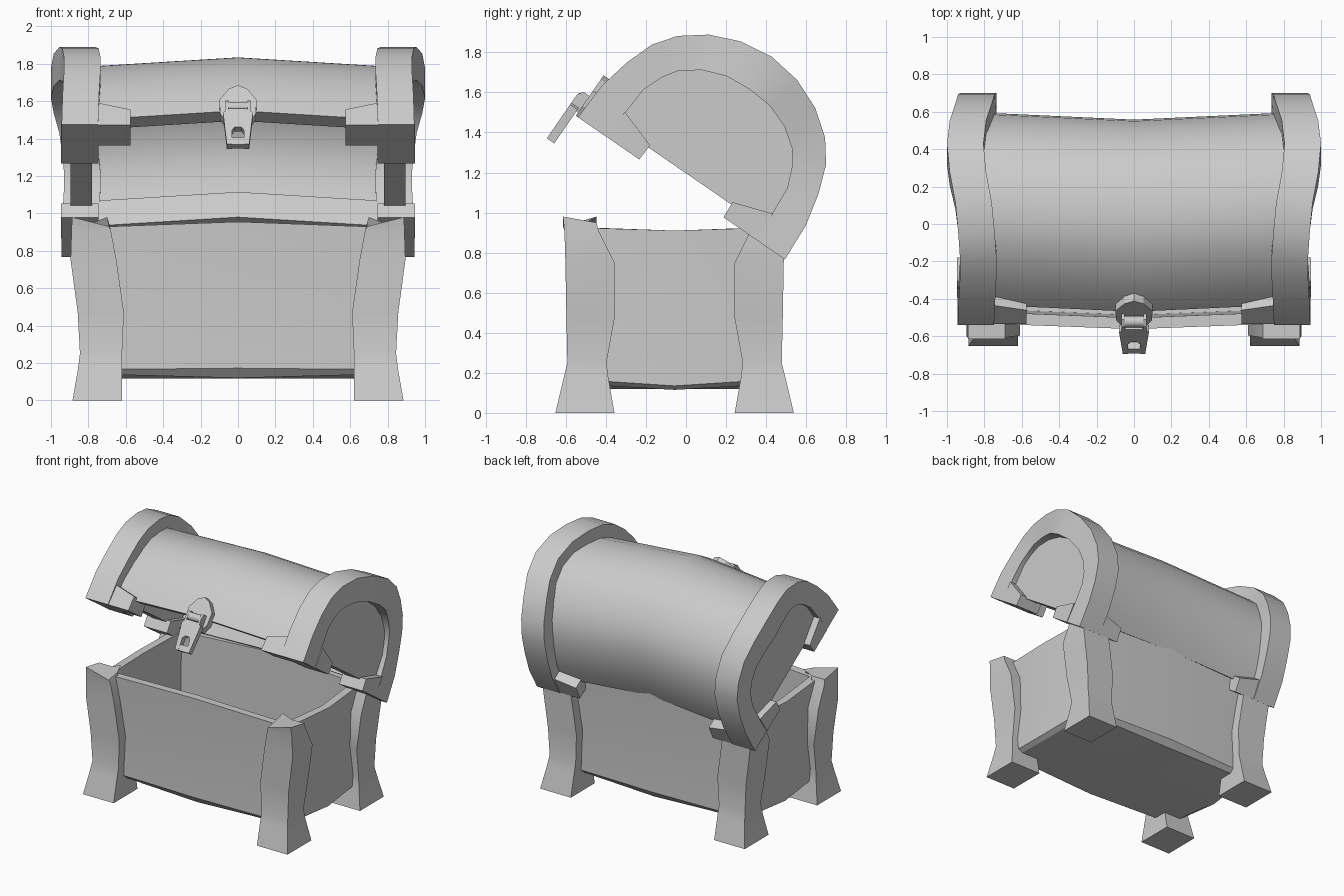
import bpy, bmesh, math

if "Cube" in bpy.data.objects:
    bpy.data.objects.remove(bpy.data.objects["Cube"])

LID_POS, LID_TILT = (0, -0.023, 1.121), -math.radians(34.5)


def loft(name, rings, mirror=(), lid=False, loc=(0, 0, 0), smooth=0):
    """Skin a row of equal-length rings and cap both ends."""
    bm = bmesh.new()
    rows = [[bm.verts.new(p) for p in r] for r in rings]
    n = len(rings[0])
    for a, b in zip(rows, rows[1:]):
        for i in range(n):
            j = (i + 1) % n
            bm.faces.new((a[i], a[j], b[j], b[i]))
    bm.faces.new(rows[0])
    bm.faces.new(rows[-1])
    bmesh.ops.remove_doubles(bm, verts=bm.verts, dist=1e-4)
    bmesh.ops.recalc_face_normals(bm, faces=bm.faces)
    me = bpy.data.meshes.new(name)
    bm.to_mesh(me)
    bm.free()
    ob = bpy.data.objects.new(name, me)
    bpy.context.collection.objects.link(ob)
    ob.location = loc
    if lid:
        ob.location, ob.rotation_euler = LID_POS, (LID_TILT, 0, 0)
    if smooth:
        bpy.ops.object.select_all(action='DESELECT')
        ob.select_set(True)
        bpy.context.view_layer.objects.active = ob
        bpy.ops.object.shade_smooth_by_angle(angle=math.radians(smooth))
    if mirror:
        m = ob.modifiers.new("Mirror", 'MIRROR')
        m.use_axis = ['X' in mirror, 'Y' in mirror, False]
        m.merge_threshold = 0.0001
    return ob


def prism(name, pts, a, b, axis='Y', **kw):
    """Extrude a flat outline between a and b along X or Y."""
    f = (lambda p, t: (t, *p)) if axis == 'X' else (lambda p, t: (p[0], t, p[1]))
    return loft(name, [[f(p, t) for p in pts] for t in (a, b)], **kw)


def arch(half):
    """Mirror a half arch (foot to crown) into a full one, front = -y."""
    return [(-p[0], *p[1:]) for p in half] + [tuple(p) for p in half[-2::-1]]


# Chest base: stacked eight-point rings, up the outside and down the inside
def tray(hx, hy, bow, zc, zf, zs):
    return [(-hx, -hy, zc), (0, -hy - bow, zf), (hx, -hy, zc), (hx + bow, 0, zs),
            (hx, hy, zc), (0, hy + bow, zf), (-hx, hy, zc), (-hx - bow, 0, zs)]


loft("chest_base", [
    [(0, 0, 0.118)] * 8,
    tray(0.76, 0.43, 0.02, 0.14, 0.12, 0.115),
    tray(0.79, 0.46, 0.03, 0.165, 0.172, 0.135),
    tray(0.79, 0.455, 0.03, 0.5, 0.5, 0.5),
    tray(0.80, 0.475, 0.03, 0.925, 0.955, 0.91),
    tray(0.74, 0.415, 0.03, 0.925, 0.955, 0.91),
    tray(0.735, 0.40, 0.03, 0.21, 0.21, 0.20),
    [(0, 0, 0.19)] * 8], loc=(0, -0.057, 0), smooth=30)

# Legs: L-shaped corner posts on square feet, mirrored to all four corners
rings = []
for z, xi, xo, yo, yi in [(0, .62, .885, .595, .30), (.17, .62, .855, .555, .33),
                          (.25, .62, .845, .535, .34), (.47, .61, .857, .54, .30),
                          (.75, .65, .895, .545, .30), (.91, .68, .89, .55, .38),
                          (.98, .69, .887, .557, .39)]:
    xw, yw = (xi, yi) if z < 0.2 else (.775, .445)
    h = [z] * 6
    if z == .98:
        xw, yw, h = .70, .39, [.98, .93, .95, .98, .95, .95]
    rings.append([(xo, -yo, h[0]), (xi, -yo, h[1]), (xi, -.445, h[2]),
                  (xw, -yw, h[3]), (.775, -yi, h[4]), (xo, -yi, h[5])])
loft("corner_leg", rings, mirror="XY", loc=(0, -0.057, 0), smooth=30)

# Lid shell: arched sheet with a thicker lip, bowed toward the front at its middle
outer = arch([(.55, .075), (.535, .2), (.495, .335), (.435, .455), (.36, .55),
              (.26, .62), (.13, .68), (0, .695)])
inner = arch([(.455, .075), (.45, .235), (.475, .24), (.45, .33), (.395, .425),
              (.325, .505), (.23, .57), (.115, .625), (0, .64)])
sheet = outer + inner[::-1]
loft("lid_shell", [[(x, y - dy, z + dz) for y, z in sheet]
                   for x, dy, dz in ((-.82, 0, .005), (0, .06, .025), (.82, 0, .005))],
     lid=True, smooth=35)
prism("lid_end_panel", outer, .78, .895, 'X', lid=True, mirror="X")

# Lid end bands: thick hoops whose crown leans outward
hoop_out = arch([(.627, 0, 0), (.617, .2, -.005), (.58, .365, -.012), (.528, .507, -.012),
                 (.447, .616, -.003), (.322, .71, .012), (.17, .773, .042), (0, .797, .057)])
hoop_in = arch([(.445, 0), (.445, .155), (.435, .3), (.395, .4), (.345, .475),
                (.25, .545), (.13, .59), (0, .60)])
loft("lid_band", [[(.943 + s, y, z), (.748 + s, y, z), (.748 + s, v, w), (.943 + s, v, w)]
                  for (y, z, s), (v, w) in zip(hoop_out, hoop_in)],
     lid=True, mirror="X", smooth=30)
prism("band_foot", [(-.45, 0), (-.255, 0), (-.25, .088), (-.45, .155)], .745, .946, 'X',
      lid=True, mirror="XY")
# Brackets reaching inward from the band feet, deeper at the front
for name, a, b in (("front_bracket", -.622, -.425), ("back_bracket", .622, .5)):
    loft(name, [[(x, a, 0), (x, b, 0), (x, b, h), (x, a * .975, h)]
                for x, h in ((.575, .11), (.755, .155))], lid=True, mirror="X")

# Latch: hexagonal plate, hinge barrel with ears, and hanging hasp
prism("latch_plate", [(-.06, 0), (.06, 0), (.095, .06), (.1, .15), (.05, .22), (0, .245),
                      (-.05, .22), (-.1, .15), (-.095, .06)], -.64, -.58, lid=True)
barrel = [(-.665 + .03 * math.cos(math.tau * i / 10), .085 + .03 * math.sin(math.tau * i / 10))
          for i in range(10)]
prism("latch_barrel", barrel, -.05, .05, 'X', lid=True, smooth=40)
prism("latch_ear", [(-.695, .02), (-.63, .02), (-.63, .12), (-.675, .12), (-.695, .09)],
      .05, .066, 'X', lid=True, mirror="X")
prism("hasp", [(-.08, .03), (-.06, -.175), (-.032, -.175), (-.032, -.085), (-.018, -.063),
               (.018, -.063), (.032, -.085), (.032, -.175), (.06, -.175), (.08, .03),
               (.045, .055), (-.045, .055)], -.695, -.65, lid=True)
prism("hasp_bar", [(-.04, -.175), (.04, -.175), (.04, -.13), (-.04, -.13)],
      -.693, -.652, lid=True)
